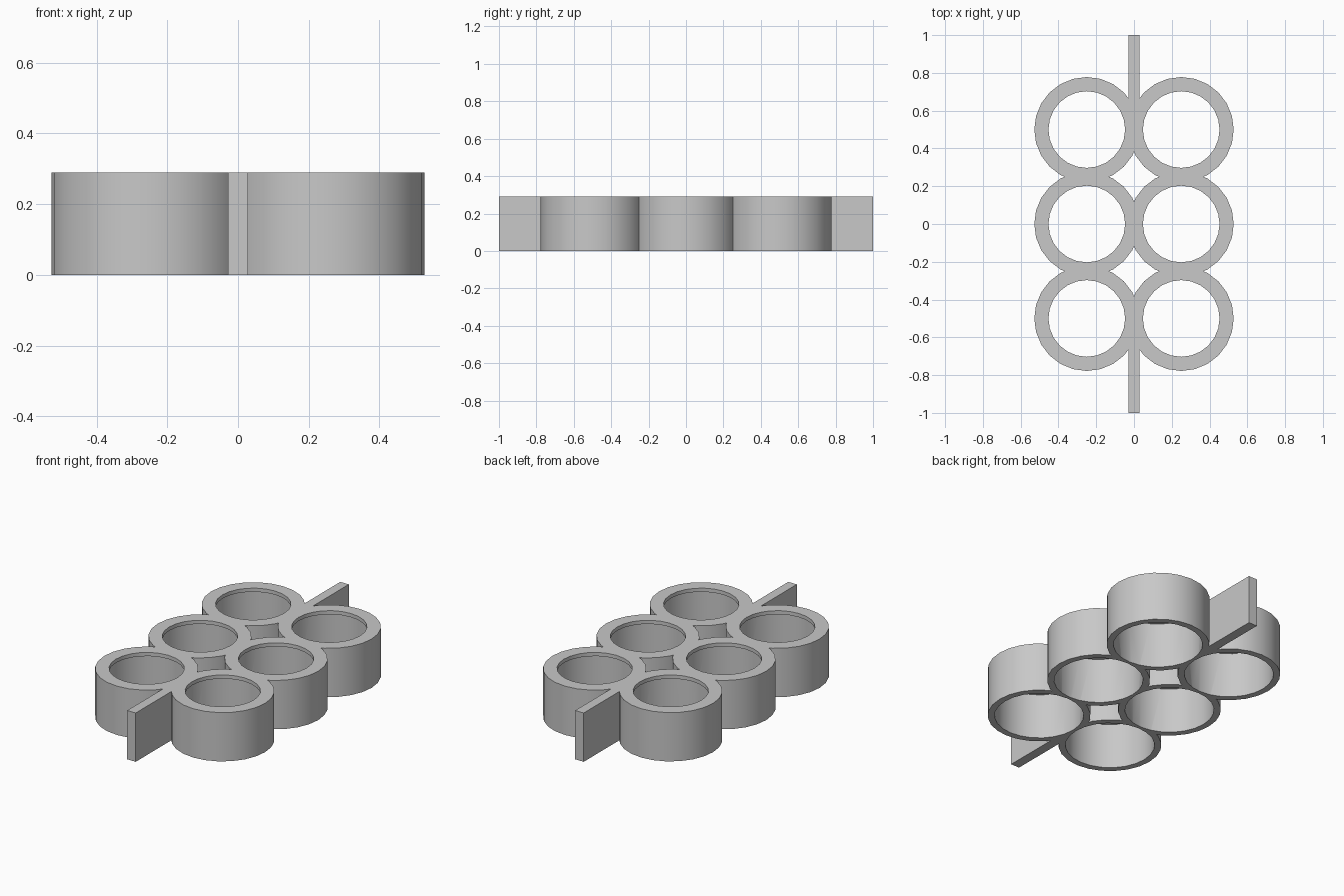
import bpy
import bmesh
import math
from mathutils import Matrix

cube = bpy.data.objects.get("Cube")
if cube:
    bpy.data.objects.remove(cube, do_unlink=True)

HEIGHT = 0.29       # overall height
SPACING = 0.5       # distance between cup centres
OUTER = 0.278       # outer wall radius
HOLLOW = 0.241      # inside radius below the lip
MOUTH = 0.203       # opening radius at the lip
LIP = 0.022         # lip thickness
SIDES = 24

grey = bpy.data.materials.new("plain grey")
grey.use_nodes = True
grey.diffuse_color = (0.58, 0.58, 0.58, 1)
grey.node_tree.nodes["Principled BSDF"].inputs["Base Color"].default_value = grey.diffuse_color


def make_object(name, bm):
    bmesh.ops.recalc_face_normals(bm, faces=bm.faces)
    mesh = bpy.data.meshes.new(name)
    bm.to_mesh(mesh)
    bm.free()
    mesh.materials.append(grey)
    obj = bpy.data.objects.new(name, mesh)
    bpy.context.collection.objects.link(obj)
    return obj


def turned(name, profile, x, y):
    """Closed solid turned from (radius, z) pairs."""
    bm = bmesh.new()
    rings = [[bm.verts.new((x + r * math.cos(math.tau * i / SIDES),
                            y + r * math.sin(math.tau * i / SIDES), z))
              for i in range(SIDES)] for r, z in profile]
    for low, high in zip(rings, rings[1:]):
        for i in range(SIDES):
            j = (i + 1) % SIDES
            bm.faces.new((low[i], low[j], high[j], high[i]))
    bm.faces.new(rings[0][::-1])
    bm.faces.new(rings[-1])
    return make_object(name, bm)


def block(name, centre, size):
    bm = bmesh.new()
    bmesh.ops.create_cube(bm, size=1, matrix=Matrix.Translation(centre) @ Matrix.Diagonal((*size, 1)))
    return make_object(name, bm)


# Six cups in two columns, each with a stepped cutter that leaves a lip
spots = [(sx * SPACING / 2, row * SPACING) for row in (-1, 0, 1) for sx in (-1, 1)]
cups = [turned("cup_wall", [(OUTER, 0), (OUTER, HEIGHT)], x, y) for x, y in spots]
step = HEIGHT - LIP
cutters = [turned("cup_cutter", [(HOLLOW, -0.1), (HOLLOW, step), (MOUTH, step), (MOUTH, HEIGHT + 0.1)], x, y)
           for x, y in spots]

# Upright end fins
fins = [block("end_fin", (0, s * 0.8, HEIGHT / 2), (0.056, 0.4, HEIGHT)) for s in (-1, 1)]

# Join the walls and fins, then hollow the cups
holder = cups[0]
holder.name = "cup_holder"
helpers = cups[1:] + fins + cutters
for part in helpers:
    part.hide_render = True
    mod = holder.modifiers.new("join", 'BOOLEAN')
    mod.operation = 'DIFFERENCE' if part in cutters else 'UNION'
    mod.solver = 'EXACT'
    mod.object = part
graph = bpy.context.evaluated_depsgraph_get()
result = bpy.data.meshes.new_from_object(holder.evaluated_get(graph))
holder.modifiers.clear()
holder.data = result
for part in helpers:
    bpy.data.objects.remove(part, do_unlink=True)

# Smooth the round walls, keep the corners sharp
bpy.ops.object.select_all(action='DESELECT')
holder.select_set(True)
bpy.context.view_layer.objects.active = holder
bpy.ops.object.shade_smooth_by_angle(angle=math.radians(30))
